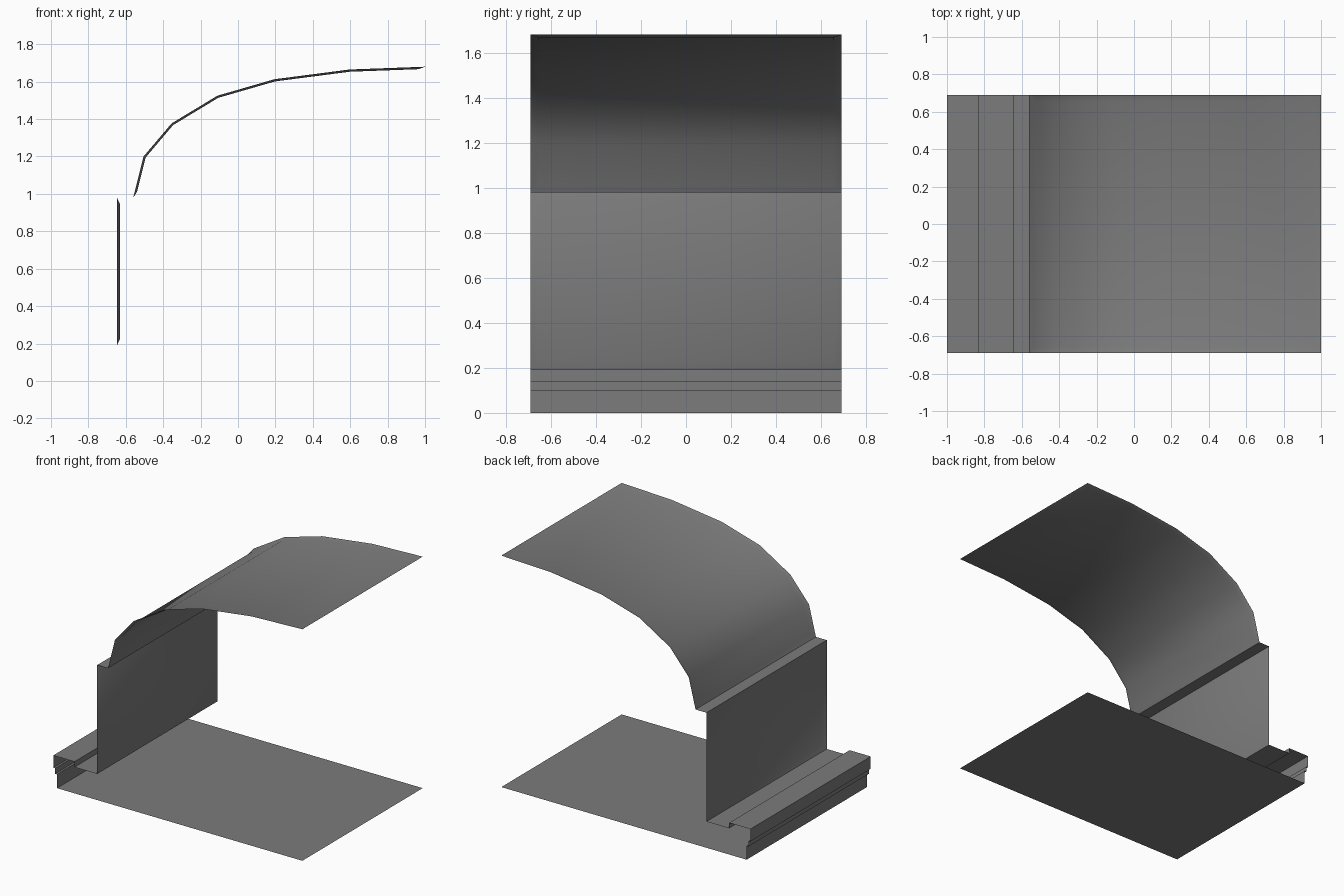
import bpy, bmesh, math

old = bpy.data.objects.get("Cube")
if old:
    bpy.data.objects.remove(old, do_unlink=True)

HALF = 0.69      # half length along y
BORDER = 0.035   # frame width around inset panels

grey = bpy.data.materials.new("plain_grey")
grey.use_nodes = True
GREY = (0.2, 0.2, 0.2, 1)
grey.diffuse_color = GREY
grey.node_tree.nodes["Principled BSDF"].inputs["Base Color"].default_value = GREY


def sheet(name, profile, panel_depth=0.0):
    """Extrude an open x-z profile along y; optionally push in a framed panel."""
    bm = bmesh.new()
    rows = [[bm.verts.new((x, y, z)) for y in (-HALF, HALF)] for x, z in profile]
    for (a, b), (c, d) in zip(rows, rows[1:]):
        bm.faces.new((a, b, d, c))
    bm.normal_update()
    if panel_depth:
        bmesh.ops.inset_region(bm, faces=bm.faces[:], thickness=BORDER,
                               depth=panel_depth, use_boundary=True,
                               use_even_offset=True)
    mesh = bpy.data.meshes.new(name)
    bm.to_mesh(mesh)
    bm.free()
    mesh.materials.append(grey)
    obj = bpy.data.objects.new(name, mesh)
    bpy.context.collection.objects.link(obj)
    bpy.ops.object.select_all(action='DESELECT')
    obj.select_set(True)
    bpy.context.view_layer.objects.active = obj
    bpy.ops.object.shade_smooth_by_angle(angle=math.radians(40))
    return obj


# Ground sheet
sheet("floor", [(-0.97, 0), (1, 0)])

# Stepped outer trim, raised kerb and lower shelf
sheet("stepped_base", [(-0.97, 0), (-0.97, 0.1), (-0.985, 0.1), (-0.985, 0.14),
                       (-1, 0.14), (-1, 0.23), (-0.83, 0.23), (-0.83, 0.19),
                       (-0.647, 0.19)])

# Upright wall with its panel set toward the room
sheet("wall", [(-0.647, 0.98), (-0.647, 0.19)], -0.016)

# Narrow shelf between wall and vault
sheet("wall_top_shelf", [(-0.647, 0.98), (-0.56, 0.98)])

# Curved roof with its panel set toward the room
sheet("curved_roof", [(1, 1.68), (0.596, 1.665), (0.195, 1.613), (-0.11, 1.525),
                      (-0.355, 1.377), (-0.505, 1.2), (-0.56, 0.98)], -0.012)
